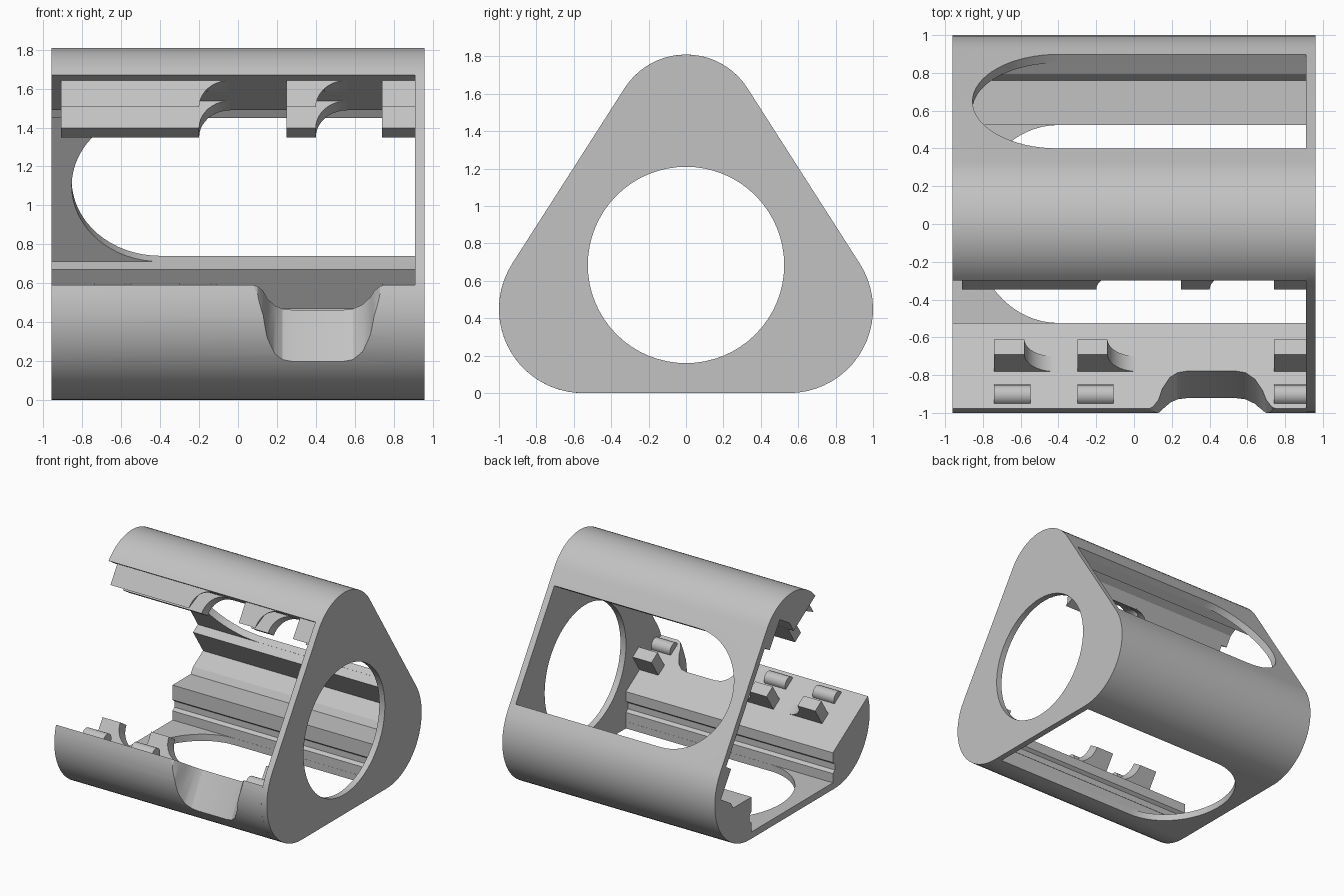
import bpy, bmesh
from math import sin, cos, pi, atan2, radians
from mathutils import Vector

old = bpy.data.objects.get("Cube")
if old:
    bpy.data.objects.remove(old, do_unlink=True)

gray = bpy.data.materials.new("neutral gray")
gray.use_nodes = True
tone = (0.54, 0.54, 0.54, 1)
gray.diffuse_color = tone
gray.node_tree.nodes["Principled BSDF"].inputs["Base Color"].default_value = tone

LEFT, PLATE, RIGHT = -0.96, 0.91, 0.96
WALL = Vector((0, 0.84, 0.543)).normalized()     # outward normal of the back wall
ALONG = Vector((0, -WALL.z, WALL.y))             # up along the back wall


def loft(name, ring_a, ring_b):
    """Closed solid between two matching rings of points."""
    bm = bmesh.new()
    a = [bm.verts.new(p) for p in ring_a]
    b = [bm.verts.new(p) for p in ring_b]
    bm.faces.new(a)
    bm.faces.new(b[::-1])
    for i in range(len(a)):
        j = (i + 1) % len(a)
        bm.faces.new((a[j], a[i], b[i], b[j]))
    bmesh.ops.recalc_face_normals(bm, faces=bm.faces)
    mesh = bpy.data.meshes.new(name)
    bm.to_mesh(mesh)
    bm.free()
    mesh.materials.append(gray)
    obj = bpy.data.objects.new(name, mesh)
    bpy.context.collection.objects.link(obj)
    return obj


def prism(name, ring, depth):
    return loft(name, ring, [Vector(p) + Vector(depth) for p in ring])


def along_x(name, profile, x0, x1):
    return prism(name, [(x0, y, z) for y, z in profile], (x1 - x0, 0, 0))


def cut(obj, cutter):
    mod = obj.modifiers.new("cut", 'BOOLEAN')
    mod.operation, mod.solver, mod.object = 'DIFFERENCE', 'EXACT', cutter
    bpy.context.view_layer.objects.active = obj
    bpy.ops.object.modifier_apply(modifier=mod.name)
    bpy.data.objects.remove(cutter, do_unlink=True)


def smooth(obj):
    bpy.ops.object.select_all(action='DESELECT')
    obj.select_set(True)
    bpy.context.view_layer.objects.active = obj
    bpy.ops.object.shade_smooth_by_angle(angle=radians(25))


def arc(cy, cz, r, a0, a1, n=20):
    return [(cy + r * cos(a0 + (a1 - a0) * i / n), cz + r * sin(a0 + (a1 - a0) * i / n))
            for i in range(n + 1)]


# Rounded triangular outline, counter-clockwise from the front corner
tilt = atan2(WALL.z, WALL.y)
back_arc = arc(0.55, 0.45, 0.45, -pi / 2, tilt)
front_low = arc(-0.55, 0.45, 0.45, pi - tilt, 1.5 * pi)
top_arc = arc(0, 1.42, 0.39, tilt, pi - tilt)

# Long shell: open front, rebated rails around the inside
front_cut = arc(-0.55, 0.45, 0.45, pi - atan2(0.14, 0.428), 1.5 * pi)
top_cut = arc(0, 1.42, 0.39, tilt, pi - atan2(0.25, 0.3))
top_rail = [(-0.02, 1.49), (0.03, 1.57), (0.16, 1.65), (0.29, 1.45), (0.354, 1.49)]
back_rail = [(0.853, 0.71), (0.79, 0.67), (0.92, 0.47), (0.79, 0.39), (0.76, 0.34)]
inner_wall = [(0.525, 0.22), (0.55, 0.2), (0.55, 0.15), (0.525, 0.13), (0.525, 0.055)]
profile = (front_cut + back_arc + top_cut + top_rail + back_rail + [(0.525, 0.34)]
           + inner_wall + [(-y, z) for y, z in reversed(inner_wall)] + [(-0.525, 0.3)])
shell = along_x("shell", profile, LEFT, PLATE)


def slot(center, side, half, normal, reach):
    """Slot cutter with one round end, running up to the end plate."""
    ring = [Vector((PLATE, 0, 0)) + center + side * half]
    ring += [center + Vector((-0.4 - 0.455 * sin(pi * i / 32), 0, 0)) + side * (half * cos(pi * i / 32))
             for i in range(33)]
    ring += [Vector((PLATE, 0, 0)) + center - side * half]
    return prism("slot_cutter", [p - normal * reach for p in ring], normal * (reach + 0.1))


# Windows in the back wall and the floor
cut(shell, slot(Vector((0, 0.65, 1.13)), ALONG, 0.462, WALL, 0.2))
cut(shell, slot(Vector((0, 0, 0)), Vector((0, 1, 0)), 0.524, Vector((0, 0, -1)), 0.1))

# Thumb scoop in the front lower beam
scoop_dir = Vector((0, 0.475, 0.88))
scoop_out = Vector((0, -0.88, 0.475))
scoop_line = [(0.05, 0.25), (0.1, 0.225), (0.13, 0.18), (0.15, 0.11), (0.19, 0.04), (0.23, 0.01),
              (0.28, 0), (0.54, 0), (0.59, 0.01), (0.64, 0.05), (0.68, 0.12), (0.7, 0.18),
              (0.73, 0.225), (0.78, 0.25), (0.78, 0.5), (0.05, 0.5)]
base = Vector((0, -0.78, 0.46)) - scoop_dir * 0.6
cut(shell, prism("scoop_cutter", [base + Vector((x, 0, 0)) + scoop_out * d for x, d in scoop_line],
                 scoop_dir * 1.0))
smooth(shell)

# End plate with a round hole
plate = along_x("end_plate", front_low + back_arc + top_arc, PLATE, RIGHT)
cut(plate, along_x("hole_cutter", arc(0, 0.685, 0.525, 0, 2 * pi * 63 / 64, 63), 0.8, 1.1))
smooth(plate)

# Catches along the open front: blocks with a concave run-out on the right
INWARD = Vector((0, WALL.y, -WALL.z))            # into the shell, across the front opening
UP = Vector((0, WALL.z, WALL.y))                 # away from the lower beam


def catch(name, origin, normal, x0, x1, height, width, run, far_scale=1):
    side = [(x0, -0.01), (x0, height), (x1, height)]
    if run:
        side += [(x1 + run * (1 - cos(t)), height * (1 - sin(t)))
                 for t in [pi / 2 * i / 10 for i in range(1, 11)]]
        side.append((x1 + run, -0.01))
    else:
        side.append((x1, -0.01))
    near = [origin + Vector((x, 0, 0)) + normal * h for x, h in side]
    far = [origin + INWARD * width + Vector((x, 0, 0)) + normal * (h * far_scale if h > 0 else h)
           for x, h in side]
    smooth(loft(name, near, far))


low_edge = Vector((0, -0.978, 0.59))
top_edge = Vector((0, -0.3, 1.67))

for i, (x0, x1, run) in enumerate([(-0.74, -0.58, 0.16), (-0.3, -0.14, 0.16), (0.74, PLATE, 0)]):
    catch(f"lower_catch_{i}", low_edge + INWARD * 0.235, UP, x0, x1, 0.165, 0.095, run)
    # Low rounded pad beside each catch
    mid = low_edge + INWARD * 0.087
    ring = [mid + Vector((x0, 0, 0)) + INWARD * (0.054 * cos(t)) + UP * (0.054 * sin(t))
            for t in [pi * k / 12 for k in range(13)]]
    smooth(prism(f"lower_pad_{i}", ring, (x1 - x0 + run * 0.2, 0, 0)))

for i, (x0, x1, run) in enumerate([(-0.91, -0.2, 0.16), (0.25, 0.4, 0.16), (0.74, PLATE, 0)]):
    catch(f"upper_lip_{i}", top_edge + INWARD * 0.05, -UP, x0, x1, 0.165, 0.1, run, 0.03)
    catch(f"upper_catch_{i}", top_edge + INWARD * 0.245, -UP, x0, x1, 0.165, 0.09, run)
